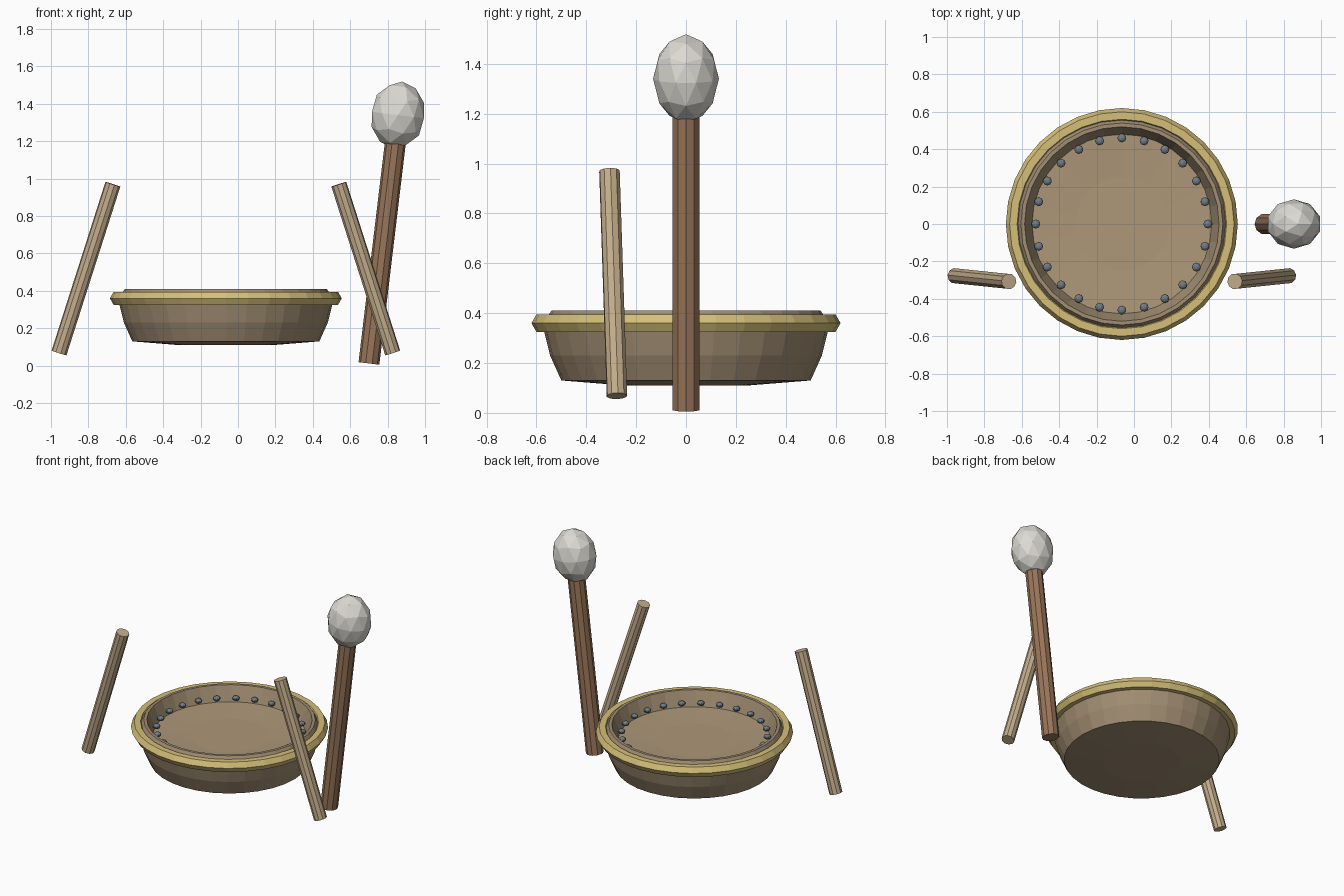
import bpy, math
from mathutils import Vector

if "Cube" in bpy.data.objects:
    bpy.data.objects.remove(bpy.data.objects["Cube"])

CX = -0.065  # drum centre


def finish(obj, name, mat):
    obj.name = name
    obj.data.materials.append(mat)
    return obj


def material(name, rgb):
    m = bpy.data.materials.new(name)
    m.diffuse_color = (*rgb, 1)
    m.use_nodes = True
    m.node_tree.nodes["Principled BSDF"].inputs["Base Color"].default_value = m.diffuse_color
    return m


def lathe(name, profile, mat, n=32):
    verts, faces, rings = [], [], []
    for r, z in profile:
        if r == 0:
            rings.append([len(verts)] * n)
            verts.append((CX, 0, z))
        else:
            rings.append([len(verts) + i for i in range(n)])
            verts += [(CX + r * math.cos(math.tau * i / n), r * math.sin(math.tau * i / n), z)
                      for i in range(n)]
    for a, b in zip(rings, rings[1:]):
        for i in range(n):
            j = (i + 1) % n
            faces.append(list(dict.fromkeys((a[i], a[j], b[j], b[i]))))
    me = bpy.data.meshes.new(name)
    me.from_pydata(verts, [], faces)
    obj = bpy.data.objects.new(name, me)
    bpy.context.collection.objects.link(obj)
    return finish(obj, name, mat)


def rod(name, a, b, r, sides, mat):
    a, b = Vector(a), Vector(b)
    d = b - a
    bpy.ops.mesh.primitive_cylinder_add(vertices=sides, radius=r, depth=d.length, location=(a + b) / 2)
    obj = bpy.context.object
    obj.rotation_euler = d.to_track_quat('Z', 'Y').to_euler()
    return finish(obj, name, mat)


shell_mat = material("shell_brown", (0.36, 0.27, 0.17))
skin_mat = material("skin_tan", (0.42, 0.31, 0.19))
rim_mat = material("rim_gold", (0.66, 0.52, 0.19))
stud_mat = material("stud_steel", (0.16, 0.20, 0.24))
post_mat = material("dark_wood", (0.32, 0.18, 0.10))
stick_mat = material("light_wood", (0.55, 0.42, 0.26))
head_mat = material("mallet_white", (0.72, 0.70, 0.65))

# shallow drum shell and sunken skin
lathe("drum_shell", [(0, .11), (.25, .11), (.50, .13), (.545, .23), (.57, .33), (.565, .37),
                     (.54, .41), (.52, .41), (.48, .31)], shell_mat)
lathe("drum_skin", [(.48, .31), (.25, .30), (0, .30)], skin_mat)

# six-sided rim hoop
bpy.ops.mesh.primitive_torus_add(major_segments=32, minor_segments=6, major_radius=.58,
                                 minor_radius=.04, location=(CX, 0, .36))
finish(bpy.context.object, "rim_hoop", rim_mat)

# ring of studs
for i in range(24):
    t = math.tau * i / 24
    bpy.ops.mesh.primitive_uv_sphere_add(segments=8, ring_count=6, radius=.024,
                                         location=(CX + .46 * math.cos(t), .46 * math.sin(t), .345))
    bpy.context.object.scale.z = .7
    finish(bpy.context.object, f"stud_{i + 1}", stud_mat)

# pair of leaning sticks
for name, s in (("left_stick", -1), ("right_stick", 1)):
    rod(name, (CX + s * .892, -.277, .068), (CX + s * .604, -.307, .97), .042, 10, stick_mat)

# mallet
rod("mallet_handle", (.70, 0, .012), (.841, 0, 1.19), .056, 10, post_mat)
bpy.ops.mesh.primitive_ico_sphere_add(subdivisions=2, radius=1, location=(.855, 0, 1.34))
head = bpy.context.object
head.scale = (.147, .132, .18)
head.rotation_euler.y = math.radians(7)
finish(head, "mallet_head", head_mat)
